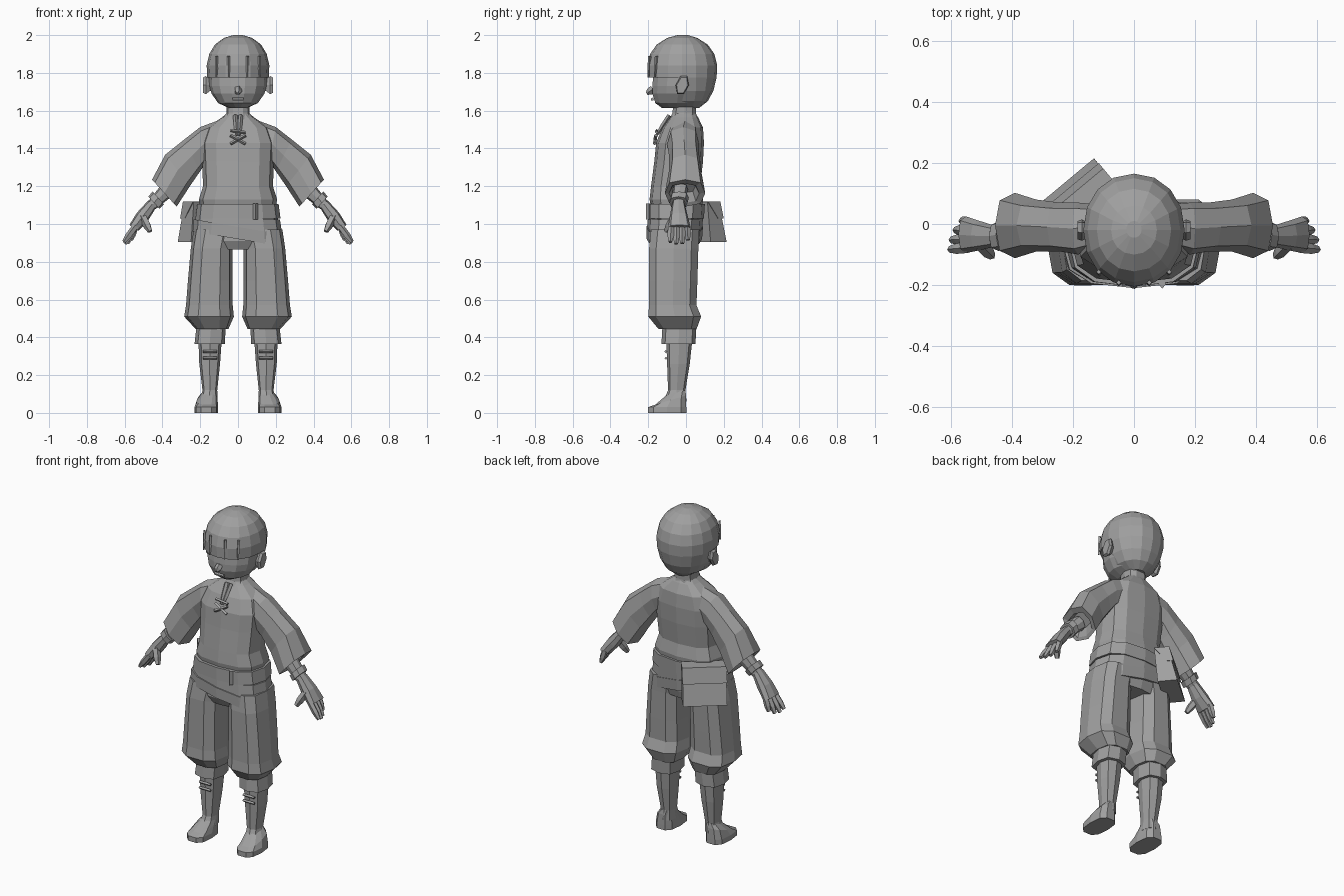
import bpy, bmesh, math
from mathutils import Vector as V

grey = bpy.data.materials.new("plain_grey")
grey.diffuse_color = (0.35, 0.35, 0.35, 1)


def finish(name, bm, mirror=False):
    bmesh.ops.recalc_face_normals(bm, faces=bm.faces)
    me = bpy.data.meshes.new(name)
    bm.to_mesh(me)
    bm.free()
    me.materials.append(grey)
    ob = bpy.data.objects.new(name, me)
    bpy.context.collection.objects.link(ob)
    if mirror:
        ob.modifiers.new("mirror", 'MIRROR')
    return ob


def ring(c, u, v, n=8, e=0.8):
    """Rounded-square ring around c spanned by half axes u and v."""
    def p(t):
        return math.copysign(abs(t) ** e, t) if abs(t) > 1e-6 else 0
    return [V(c) + V(u) * p(math.cos(a)) + V(v) * p(math.sin(a))
            for a in (2 * math.pi * i / n for i in range(n))]


def loft(name, rings, mirror=False, caps=True):
    bm = bmesh.new()
    rows = [[bm.verts.new(p) for p in r] for r in rings]
    n = len(rows[0])
    for a, b in zip(rows, rows[1:]):
        for i in range(n):
            bm.faces.new((a[i], a[(i + 1) % n], b[(i + 1) % n], b[i]))
    if caps:
        bm.faces.new(rows[0])
        bm.faces.new(rows[-1])
    return finish(name, bm, mirror)


def box_ring(z, x0, x1, y0, y1, n=8, e=0.75, tx=0, ty=0):
    """Level ring from its x and y limits, tx and ty tilt it."""
    hx, hy = (x1 - x0) / 2, (y1 - y0) / 2
    return ring(((x0 + x1) / 2, (y0 + y1) / 2, z), (hx, 0, tx), (0, hy, ty), n, e)


def body(name, rows, n=12, e=0.75, mirror=False, tx=0):
    """Rows of (z, x0, x1, y0, y1)."""
    return loft(name, [box_ring(*r, n=n, e=e, tx=tx) for r in rows], mirror)


def arm(name, rows, n=8, e=0.75):
    """Rows of (top x, top z, bottom x, bottom z, y centre, y half width)."""
    return loft(name, [ring(((a + c) / 2, y, (b + d) / 2), ((a - c) / 2, 0, (b - d) / 2),
                            (0, h, 0), n, e) for a, b, c, d, y, h in rows], True)


def bar(name, a, b, r0, r1, mirror=False, n=5):
    """Tapered stick between two points."""
    a, b = V(a), V(b)
    d = (b - a).normalized()
    u = d.cross(V((0, 1, 0)) if abs(d.y) < 0.9 else V((1, 0, 0))).normalized()
    w = d.cross(u)
    return loft(name, [ring(a, u * r0, w * r0, n, 1),
                       ring(a.lerp(b, 0.6), u * r0, w * r0, n, 1),
                       ring(b, u * r1, w * r1, n, 1)], mirror)


# Head: face inside a hair shell that is open below the fringe
body("face", [(1.615, -.05, .05, -.13, .03), (1.64, -.105, .105, -.165, .07),
              (1.69, -.14, .14, -.182, .10), (1.73, -.152, .152, -.182, .11),
              (1.80, -.155, .155, -.175, .12), (1.86, -.14, .14, -.16, .11)], 14, 0.95)
hair_rows = [(1.615, .05, -.06, .07), (1.65, .11, -.12, .115), (1.705, .143, -.165, .145),
             (1.775, .163, -.203, .162), (1.84, .166, -.205, .165), (1.90, .152, -.19, .15),
             (1.95, .122, -.155, .115), (1.985, .075, -.10, .06), (2.0, .025, -.045, .01)]
hair = loft("hair", [box_ring(z, -x, x, a, b, 16, 0.95) for z, x, a, b in hair_rows])
bm = bmesh.new()
bm.from_mesh(hair.data)
gap = [f for f in bm.faces
       if f.calc_center_median().z < 1.77 and f.calc_center_median().y < -0.035]
bmesh.ops.delete(bm, geom=gap, context='FACES')
bm.to_mesh(hair.data)
bm.free()
shell = hair.modifiers.new("thickness", 'SOLIDIFY')
shell.thickness = 0.02

# Fringe strands, nose, mouth and ears
for x, y in ((.05, -.2), (.115, -.165)):
    bar("fringe_strand", (x, y + .008, 1.89), (x, y, 1.775), .008, .004, True, 4)
bar("nose", (0, -.175, 1.715), (0, -.208, 1.69), .02, .008)
bar("mouth", (-.03, -.178, 1.66), (.03, -.178, 1.66), .009, .009)
loft("ear", [ring((x, -.02, 1.735), (0, s * .035, 0), (0, .01, s * .055), 6, 1)
             for x, s in ((.145, .6), (.17, 1), (.185, .85))], True)

# Neck and collar
body("neck", [(1.54, -.05, .05, -.06, .045), (1.65, -.05, .05, -.065, .045)], 8)
body("collar", [(1.555, -.08, .08, -.09, .062), (1.585, -.062, .062, -.075, .056),
                (1.62, -.062, .062, -.07, .056)], 10)

# Tunic with wide sleeves
body("tunic", [(1.09, -.20, .20, -.185, .085), (1.13, -.207, .207, -.193, .09),
               (1.20, -.185, .185, -.185, .075), (1.33, -.19, .19, -.168, .09),
               (1.43, -.195, .195, -.158, .095), (1.51, -.165, .165, -.125, .09),
               (1.565, -.085, .085, -.085, .064), (1.585, -.06, .06, -.07, .05)])
arm("sleeve", [(.06, 1.565, .07, 1.40, .0, .06), (.20, 1.513, .165, 1.33, -.015, .085),
               (.285, 1.447, .20, 1.28, -.01, .08), (.385, 1.367, .255, 1.20, -.005, .085),
               (.455, 1.235, .325, 1.092, -.005, .107), (.425, 1.215, .335, 1.11, -.01, .08),
               (.395, 1.235, .335, 1.165, -.01, .06)])

# Neck slit and crossed lace
bar("slit_edge", (.015, -.088, 1.575), (.006, -.155, 1.47), .012, .006, True, 4)
for s in (-1, 1):
    bar("cross_lace", (-.04 * s, -.166, 1.425), (.04 * s, -.160, 1.47), .009, .009, n=4)
bar("top_lace", (-.04, -.155, 1.495), (.04, -.155, 1.485), .008, .008, n=4)

# Forearm, wrist band and hand
arm("forearm", [(.40, 1.215, .345, 1.15, -.03, .04), (.48, 1.115, .435, 1.08, -.04, .033)])
arm("wrist_band", [(.452, 1.172, .392, 1.105, -.035, .05), (.475, 1.145, .415, 1.08, -.04, .048)])
arm("palm", [(.475, 1.125, .435, 1.085, -.04, .034), (.535, 1.06, .475, 1.02, -.038, .048),
             (.575, .995, .525, .965, -.035, .06)])
for y, x, z in ((-.083, .603, .905), (-.052, .598, .895), (-.02, .585, .897), (.01, .565, .915)):
    bar("finger", (.54, y * .9 - .003, .99), (x, y, z), .018, .011, True)
bar("thumb", (.505, -.065, 1.04), (.465, -.105, .96), .022, .013, True)

# Belt and slanted sash
body("belt", [(1.03, -.225, .225, -.205, .095), (1.105, -.215, .215, -.205, .10),
              (1.105, -.19, .19, -.18, .08)])
body("belt_loop", [(1.025, .08, .105, -.212, -.18), (1.108, .08, .105, -.212, -.18)], 4, 1)
body("upper_sash", [(.955, -.235, .235, -.205, .085), (1.035, -.222, .222, -.202, .09)], tx=-.012)
body("lower_sash", [(.92, -.24, .24, -.208, .085), (.985, -.235, .235, -.21, .09)], tx=-.04)

# Baggy trousers gathered below the knee
body("hips", [(.865, -.17, .17, -.17, .06), (.91, -.235, .235, -.193, .072),
              (1.04, -.21, .21, -.185, .08)])
body("trouser_leg", [(.97, .01, .235, -.19, .075), (.87, .03, .25, -.20, .07),
                     (.70, .03, .265, -.20, .065), (.57, .028, .275, -.20, .06),
                     (.51, .022, .285, -.205, .085), (.445, .05, .225, -.15, .06)],
     10, 0.7, True)

# Boots with folded cuffs and laces
body("boot_cuff", [(.455, .065, .22, -.125, .055), (.365, .07, .23, -.13, .05),
                   (.365, .09, .205, -.10, .03)], 8, 0.7, True)
body("boot_shaft", [(.40, .085, .21, -.105, .035), (.26, .095, .205, -.10, .02),
                    (.12, .11, .188, -.095, -.003), (.06, .108, .20, -.12, .003)], 8, 0.75, True)
loft("foot", [box_ring(0, .105, .23, -.205, .005, 10, .7),
              box_ring(.03, .105, .23, -.205, .005, 10, .7),
              box_ring(.068, .108, .218, -.165, .003, 10, .75, ty=.025),
              box_ring(.11, .112, .188, -.098, -.003, 10, .75, ty=.01)], True)
for z in (.29, .325):
    bar("boot_lace", (.11, -.106, z), (.185, -.106, z), .008, .008, True, 4)

# Hip pouch hanging at the back, deeper at the bottom
t, o = V((.77, .64, 0)), V((-.64, .77, 0))


def pouch(name, rows):
    rings = []
    for z, near, far, half in rows:
        base = V((-.225, .137, z))
        rings.append([base + o * d + t * half * s
                      for d, s in ((near, -1), (near, 1), (far, 1), (far, -1))])
    return loft(name, rings)


pouch("pouch", [(.905, -.11, 0, .122), (1.115, -.13, -.053, .12)])
pouch("pouch_flap", [(1.03, -.06, -.022, .124), (1.12, -.13, -.045, .124)])
